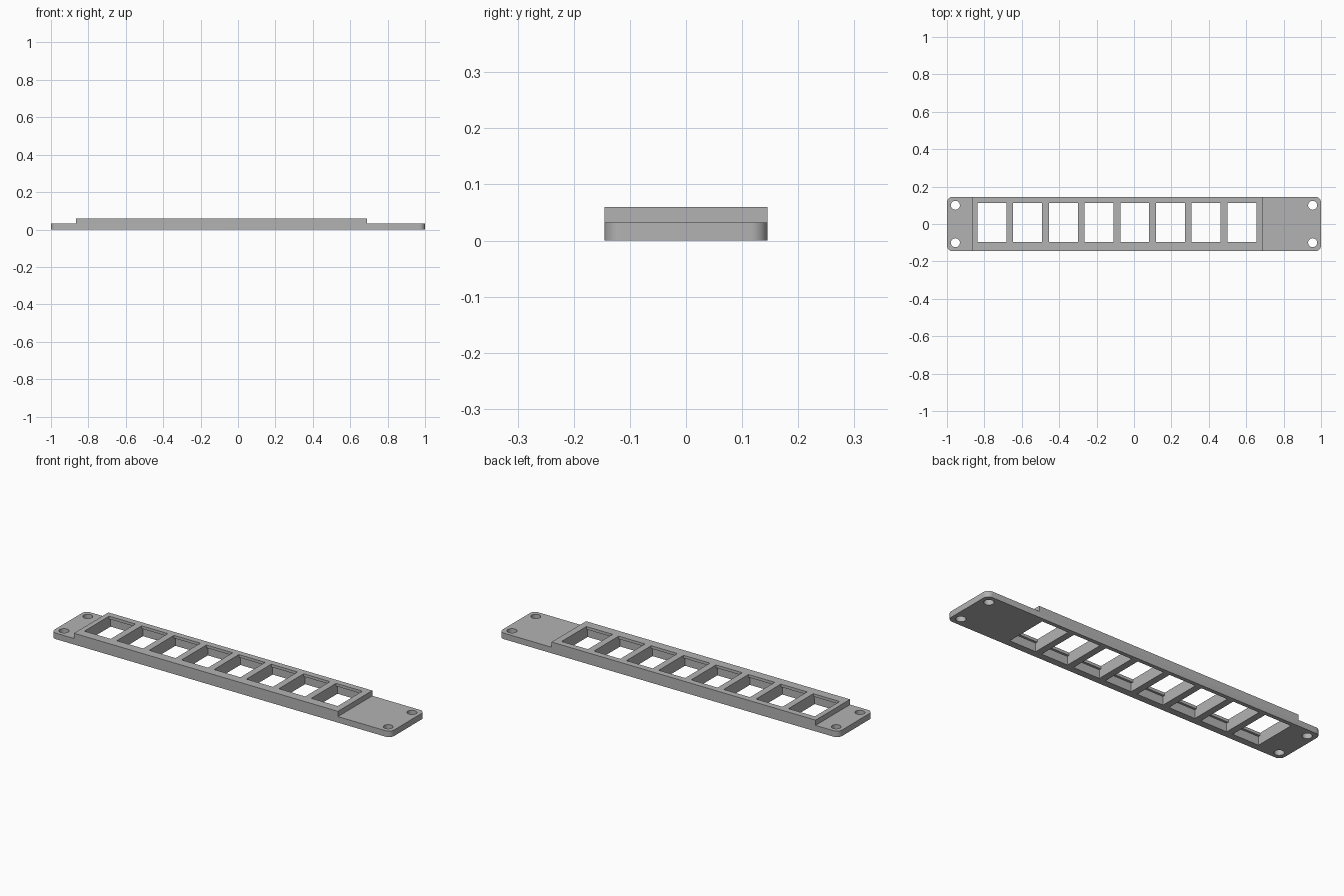
import bpy, bmesh, math
from mathutils import Matrix, Vector

cube = bpy.data.objects.get("Cube")
if cube:
    bpy.data.objects.remove(cube)

HALF_W = 0.145      # half depth of the plate
TAB_Z, TOP_Z = 0.032, 0.06
LIP_Z = 0.045       # underside of the retaining lips
COUNT, PITCH, FIRST_X = 8, 0.191, -0.76
OPEN_W, OPEN_L, OPEN_Y = 0.155, 0.208, 0.008
UNDERCUT = 0.012

grey = bpy.data.materials.new("plain grey")
grey.use_nodes = True
colour = (0.45, 0.45, 0.45, 1)
grey.diffuse_color = colour
grey.node_tree.nodes["Principled BSDF"].inputs["Base Color"].default_value = colour


def make_object(name, bm):
    bmesh.ops.recalc_face_normals(bm, faces=bm.faces)
    mesh = bpy.data.meshes.new(name)
    bm.to_mesh(mesh)
    bm.free()
    mesh.materials.append(grey)
    obj = bpy.data.objects.new(name, mesh)
    bpy.context.collection.objects.link(obj)
    return obj


def add_box(bm, x, y, width, length, low, high):
    place = Matrix.Translation((x, y, (low + high) / 2))
    size = Matrix.Diagonal((width, length, high - low, 1))
    bmesh.ops.create_cube(bm, size=1, matrix=place @ size)


def cut(target, cutter):
    mod = target.modifiers.new("cut", "BOOLEAN")
    mod.operation = "DIFFERENCE"
    mod.solver = "EXACT"
    mod.object = cutter
    bpy.context.view_layer.objects.active = target
    bpy.ops.object.modifier_apply(modifier=mod.name)
    bpy.data.objects.remove(cutter)


# Stepped plate: side profile extruded through the depth
bm = bmesh.new()
profile = [(-1, 0), (1, 0), (1, TAB_Z), (0.69, TAB_Z), (0.69, TOP_Z),
           (-0.865, TOP_Z), (-0.865, TAB_Z), (-1, TAB_Z)]
face = bm.faces.new([bm.verts.new((x, -HALF_W, z)) for x, z in profile])
extruded = bmesh.ops.extrude_face_region(bm, geom=[face])["geom"]
bmesh.ops.translate(bm, vec=Vector((0, 2 * HALF_W, 0)),
                    verts=[v for v in extruded if isinstance(v, bmesh.types.BMVert)])

# Rounded outer corners
corners = [e for e in bm.edges if all(abs(v.co.x) > 0.99 for v in e.verts)
           and abs(e.verts[0].co.z - e.verts[1].co.z) > 0.01]
bmesh.ops.bevel(bm, geom=corners, offset=0.03, segments=8, profile=0.5, affect="EDGES")
plate = make_object("mounting_plate", bm)

# Row of openings, widened under the lips at both ends
for length, low, high in ((OPEN_L, -0.1, 0.2), (OPEN_L + 2 * UNDERCUT, -0.1, LIP_Z)):
    bm = bmesh.new()
    for i in range(COUNT):
        add_box(bm, FIRST_X + i * PITCH, OPEN_Y, OPEN_W, length, low, high)
    cut(plate, make_object("opening_cutter", bm))

# Screw holes in the four corners
bm = bmesh.new()
for x in (-0.955, 0.955):
    for y in (-0.1, 0.1):
        bmesh.ops.create_cone(bm, cap_ends=True, segments=32, radius1=0.024, radius2=0.024,
                              depth=0.3, matrix=Matrix.Translation((x, y, 0)))
cut(plate, make_object("screw_hole_cutter", bm))

bpy.ops.object.select_all(action="DESELECT")
plate.select_set(True)
bpy.context.view_layer.objects.active = plate
bpy.ops.object.shade_smooth_by_angle(angle=math.radians(30))
